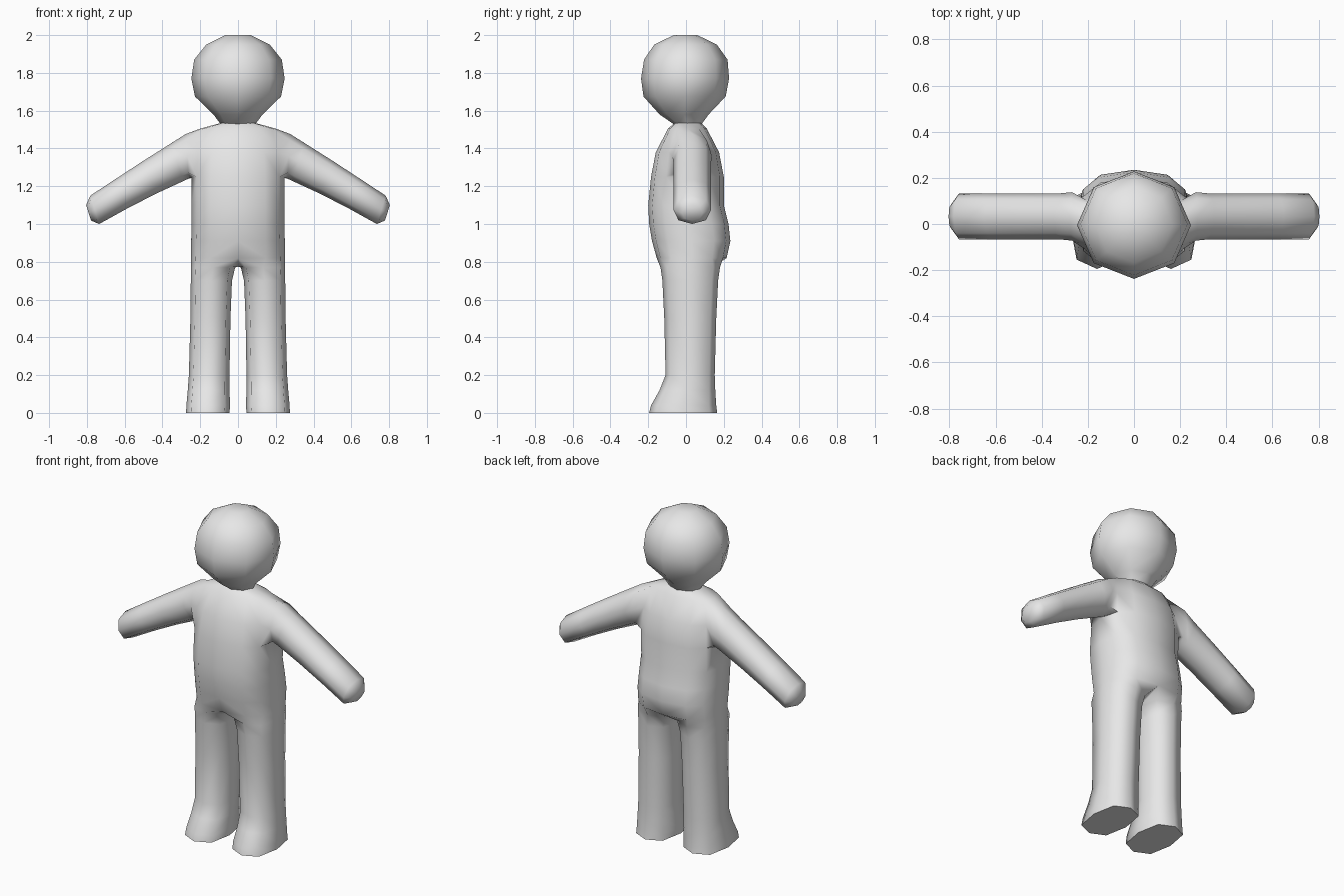
import bpy, bmesh, math

if "Cube" in bpy.data.objects:
    bpy.data.objects.remove(bpy.data.objects["Cube"])

grey = bpy.data.materials.new("plain grey")
grey.diffuse_color = (0.8, 0.8, 0.8, 1)
grey.use_nodes = True
grey.node_tree.nodes["Principled BSDF"].inputs["Base Color"].default_value = grey.diffuse_color


def rounded(angle, power):
    """Unit point on a squarish ellipse at the given angle in degrees."""
    c, s = math.cos(math.radians(angle)), math.sin(math.radians(angle))
    return (math.copysign(abs(c) ** (2 / power), c),
            math.copysign(abs(s) ** (2 / power), s))


def section(bm, z, x0, x1, y0, y1, angles, power):
    """Horizontal ring of vertices filling a box, returned in angle order."""
    ring = []
    for a in angles:
        c, s = rounded(a, power)
        x = (x0 + x1) / 2 + c * (x1 - x0) / 2
        if abs(x) < 1e-4:
            x = 0
        ring.append(bm.verts.new((x, (y0 + y1) / 2 + s * (y1 - y0) / 2, z)))
    return ring


def bridge(bm, a, b, closed=True, skip=()):
    n = len(a)
    for i in range(n if closed else n - 1):
        if i not in skip:
            j = (i + 1) % n
            bm.faces.new((a[i], a[j], b[j], b[i]))


def finish(bm, name, mirror=False):
    loose = [v for v in bm.verts if not v.link_faces]
    bmesh.ops.delete(bm, geom=loose, context='VERTS')
    bmesh.ops.recalc_face_normals(bm, faces=bm.faces)
    mesh = bpy.data.meshes.new(name)
    bm.to_mesh(mesh)
    bm.free()
    mesh.materials.append(grey)
    obj = bpy.data.objects.new(name, mesh)
    bpy.context.collection.objects.link(obj)
    bpy.ops.object.select_all(action='DESELECT')
    obj.select_set(True)
    bpy.context.view_layer.objects.active = obj
    bpy.ops.object.shade_smooth_by_angle(angle=math.radians(65))
    if mirror:
        mod = obj.modifiers.new("other side", 'MIRROR')
        mod.use_clip = True
        mod.merge_threshold = 0.001
    return obj


# Torso, right half only: height, half width, front y, back y
bm = bmesh.new()
half = range(-90, 91, 30)
torso = [section(bm, z, -w, w, y0, y1, half, 2.6) for z, w, y0, y1 in (
    (1.535, 0.09, -0.06, 0.08), (1.505, 0.20, -0.095, 0.11),
    (1.38, 0.235, -0.16, 0.175), (1.25, 0.245, -0.185, 0.20),
    (1.10, 0.245, -0.20, 0.20), (1.00, 0.245, -0.195, 0.225),
    (0.91, 0.248, -0.18, 0.235), (0.82, 0.25, -0.155, 0.215))]
for i in range(len(torso) - 1):
    # The two middle columns stay open where the arm joins
    bridge(bm, torso[i], torso[i + 1], closed=False,
           skip=(2, 3) if i in (1, 2) else ())

# Arm: top point, bottom point and half depth of each ring
top, mid, low = torso[1], torso[2], torso[3]
ring = [top[3], top[4], mid[4], low[4], low[3], low[2], mid[2], top[2]]
for xt, zt, xb, zb, depth in (
        (0.275, 1.477, 0.262, 1.24, 0.105), (0.35, 1.43, 0.29, 1.227, 0.10),
        (0.50, 1.335, 0.435, 1.16, 0.10), (0.65, 1.237, 0.585, 1.083, 0.10),
        (0.782, 1.15, 0.735, 1.00, 0.10), (0.804, 1.10, 0.778, 1.018, 0.055)):
    new = []
    for k in range(8):
        c, s = rounded(90 - 45 * k, 2.2)
        new.append(bm.verts.new(((xt + xb) / 2 + s * (xt - xb) / 2,
                                 0.033 + c * depth,
                                 (zt + zb) / 2 + s * (zt - zb) / 2)))
    bridge(bm, ring, new)
    ring = new
bm.faces.new(ring)

# Leg and foot: height, inner x, outer x, front y, back y
ring = torso[-1] + [bm.verts.new((0, 0.02, 0.775))]
for z, x0, x1, y0, y1 in (
        (0.77, 0.015, 0.25, -0.135, 0.18), (0.70, 0.032, 0.25, -0.125, 0.17),
        (0.50, 0.04, 0.252, -0.115, 0.16), (0.20, 0.045, 0.26, -0.108, 0.152),
        (0.12, 0.045, 0.266, -0.14, 0.155), (0.04, 0.042, 0.273, -0.185, 0.16),
        (0.0, 0.045, 0.275, -0.195, 0.165)):
    new = section(bm, z, x0, x1, y0, y1, range(-135, 181, 45), 2.7)
    bridge(bm, ring, new)
    ring = new
bm.faces.new(ring)
finish(bm, "body", mirror=True)

# Head with short neck, eight sided
bm = bmesh.new()
rings = [section(bm, z, -w, w, y0, y1, range(0, 360, 45), 2) for z, w, y0, y1 in (
    (1.525, 0.09, -0.06, 0.08), (1.58, 0.13, -0.14, 0.12),
    (1.675, 0.228, -0.225, 0.21), (1.77, 0.247, -0.238, 0.228),
    (1.87, 0.232, -0.222, 0.22), (1.95, 0.168, -0.168, 0.163),
    (2.0, 0.068, -0.065, 0.06))]
for a, b in zip(rings, rings[1:]):
    bridge(bm, a, b)
bm.faces.new(rings[-1])
finish(bm, "head")
